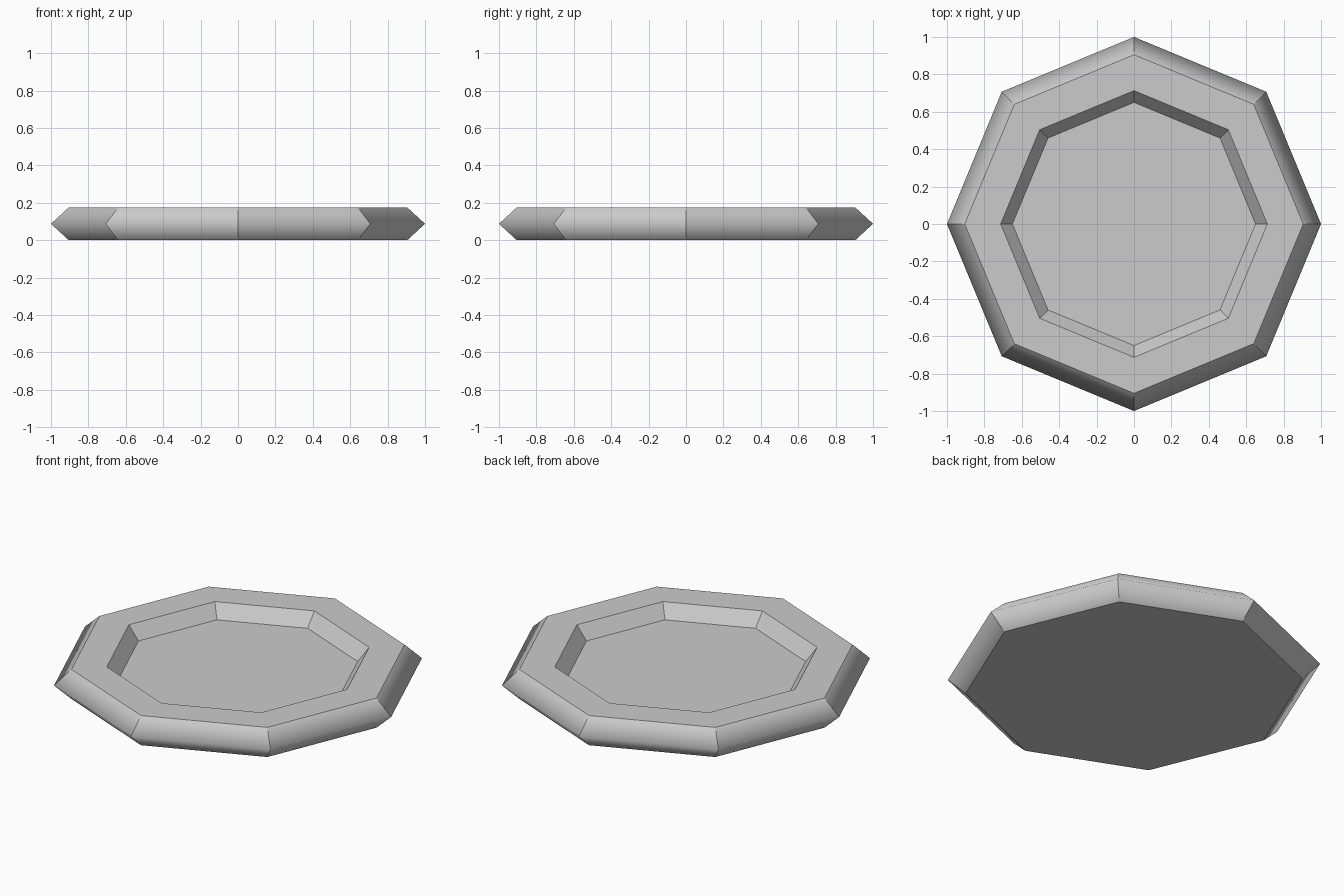
import bpy, bmesh, math

cube = bpy.data.objects.get("Cube")
if cube:
    bpy.data.objects.remove(cube, do_unlink=True)

SIDES = 8
HEIGHT = 0.175

# One plain grey for the whole tray
grey = bpy.data.materials.new("plain grey")
grey.use_nodes = True
colour = (0.6, 0.6, 0.6, 1)
grey.diffuse_color = colour
grey.node_tree.nodes["Principled BSDF"].inputs["Base Color"].default_value = colour

# Profile (radius, height) from base, over the rim ridge, to the sunken floor
profile = [(0.905, 0), (1, HEIGHT / 2), (0.905, HEIGHT), (0.713, HEIGHT), (0.65, 0.096)]
RIDGE = 1

bm = bmesh.new()
rings = []
for radius, z in profile:
    rings.append([bm.verts.new((radius * math.cos(math.tau * i / SIDES),
                                radius * math.sin(math.tau * i / SIDES), z))
                  for i in range(SIDES)])

# Sides and rim
for lower, upper in zip(rings, rings[1:]):
    for i in range(SIDES):
        j = (i + 1) % SIDES
        bm.faces.new((lower[i], lower[j], upper[j], upper[i]))

# Base and floor
bm.faces.new(rings[0][::-1])
bm.faces.new(rings[-1])

# Shading rolls smoothly over the outer ridge only; every other edge is crisp
ridge = set(rings[RIDGE])
for face in bm.faces:
    face.smooth = True
for edge in bm.edges:
    edge.smooth = all(v in ridge for v in edge.verts)

mesh = bpy.data.meshes.new("octagonal_tray")
bm.to_mesh(mesh)
bm.free()
mesh.materials.append(grey)
tray = bpy.data.objects.new("octagonal_tray", mesh)
bpy.context.collection.objects.link(tray)
